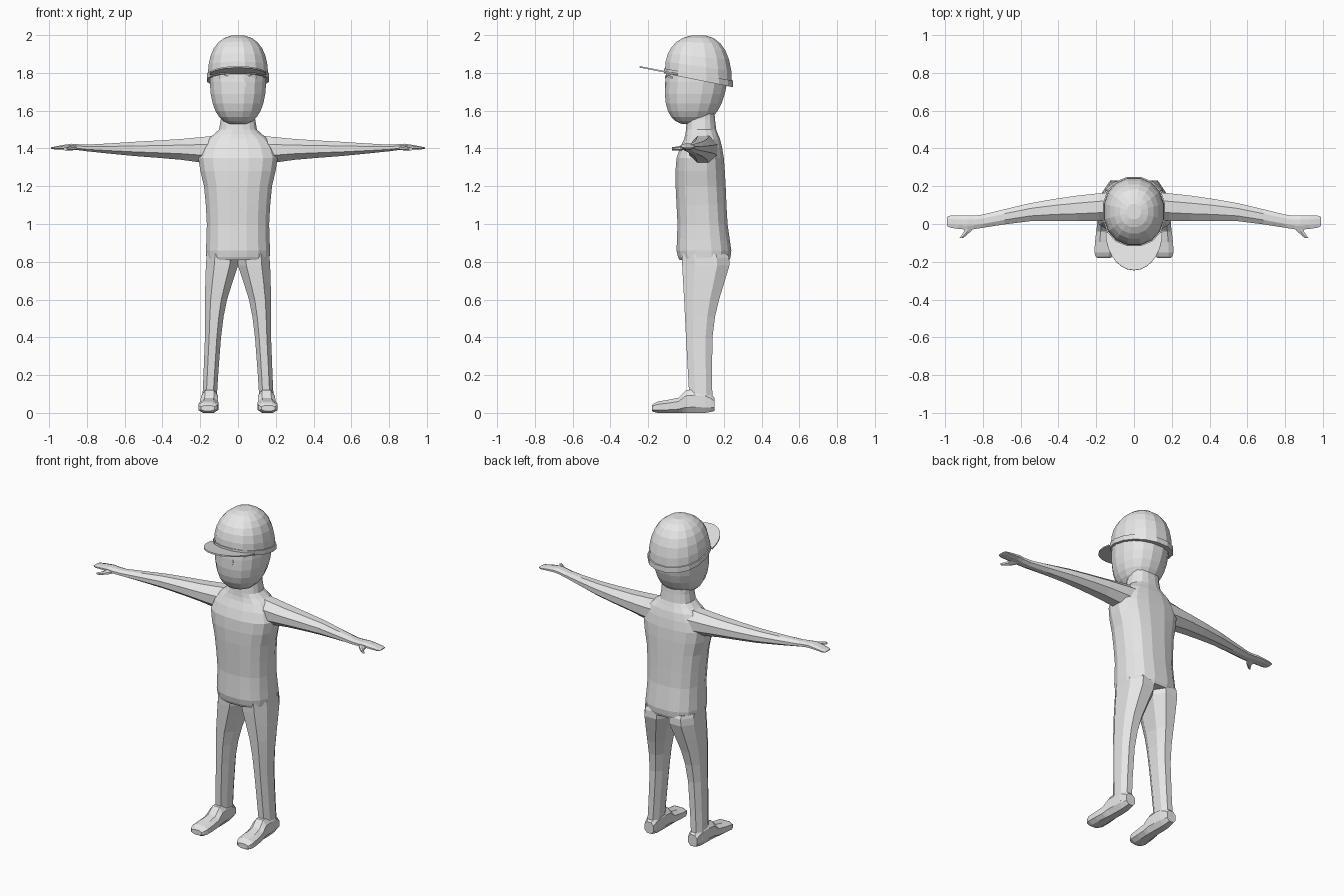
import bpy
import bmesh
from math import sin, cos, pi
from mathutils import Vector

default_cube = bpy.data.objects.get("Cube")
if default_cube:
    bpy.data.objects.remove(default_cube, do_unlink=True)

# One plain material for the whole figure
grey = bpy.data.materials.new("light grey")
grey.use_nodes = True
colour = (0.8, 0.8, 0.8, 1)
grey.diffuse_color = colour
grey.node_tree.nodes["Principled BSDF"].inputs["Base Color"].default_value = colour


def finish(name, bm, mirrored=False):
    """Turn a bmesh into a flat shaded object, optionally mirrored across x."""
    bmesh.ops.recalc_face_normals(bm, faces=bm.faces)
    mesh = bpy.data.meshes.new(name)
    bm.to_mesh(mesh)
    bm.free()
    mesh.materials.append(grey)
    obj = bpy.data.objects.new(name, mesh)
    bpy.context.collection.objects.link(obj)
    if mirrored:
        modifier = obj.modifiers.new("Mirror", "MIRROR")
        modifier.use_mirror_merge = False
    return obj


def signed_power(value, power):
    return abs(value) ** power * (1 if value > 0 else -1)


def section(sides, power):
    """Unit rounded cross-section that touches all four sides of its box."""
    points = []
    for i in range(sides):
        angle = 2 * pi * (i + 0.5) / sides
        points.append([signed_power(f(angle), 2 / power) for f in (cos, sin)])
    widest = max(abs(u) for u, v in points)
    return [(u / widest, v / widest) for u, v in points]


def flowing(rings, steps):
    """Add rings between the given ones along a smooth curve."""
    keys = [Vector(ring) for ring in rings]
    keys = [keys[0]] + keys + [keys[-1]]
    result = []
    for before, start, end, after in zip(keys, keys[1:], keys[2:], keys[3:]):
        for step in range(steps):
            t = step / steps
            leave, arrive = (end - before) / 2, (after - start) / 2
            ease = t * t * (3 - 2 * t)
            result.append(start.lerp(end, ease)
                          + leave * t * (1 - t) ** 2 - arrive * t * t * (1 - t))
    return result + [keys[-1]]


def loft(name, axis, rings, sides=8, power=2, steps=2, mirrored=False, warp=None):
    """Skin rings given as (position, low u, high u, low v, high v) along an axis."""
    bm = bmesh.new()
    loops = []
    for position, u_low, u_high, v_low, v_high in flowing(rings, steps):
        loop = []
        for u, v in section(sides, power):
            a = (u_low + u_high + u * (u_high - u_low)) / 2
            b = (v_low + v_high + v * (v_high - v_low)) / 2
            place = {"x": (position, a, b), "y": (a, position, b), "z": (a, b, position)}[axis]
            loop.append(bm.verts.new(warp(*place) if warp else place))
        loops.append(loop)
    for lower, upper in zip(loops, loops[1:]):
        for i in range(sides):
            j = (i + 1) % sides
            bm.faces.new((lower[i], lower[j], upper[j], upper[i]))
    bm.faces.new(loops[0])
    bm.faces.new(loops[-1])
    return finish(name, bm, mirrored)


def upright(profile):
    """Expand (height, half width, front, back) into symmetrical rings."""
    return [(z, -half, half, front, back) for z, half, front, back in profile]


def ovoid(name, middle, base, width, depth, height, power, start, end, count, warp):
    """Part of a squarish ellipsoid between two latitudes."""
    profile = []
    for i in range(count + 1):
        latitude = start + (end - start) * i / count
        scale = cos(latitude) ** (2 / power)
        z = base + height * signed_power(sin(latitude), 2 / power)
        profile.append((z, width * scale, middle - depth * scale, middle + depth * scale))
    loft(name, "z", upright(profile), sides=16, power=2.2, steps=1, warp=warp)


# Shirt, shoulders and neck
loft("torso", "z", upright([
    (0.81, 0.165, -0.035, 0.23),
    (0.86, 0.17, -0.05, 0.24),
    (1, 0.165, -0.045, 0.22),
    (1.2, 0.18, -0.055, 0.21),
    (1.35, 0.21, -0.05, 0.2),
    (1.45, 0.16, -0.01, 0.18),
    (1.5, 0.1, 0, 0.16),
    (1.6, 0.09, 0.01, 0.15),
]), sides=16, power=2.5)

# Head, with the chin drawn forwards
BROW_HEIGHT = 1.8


def jut(x, y, z):
    return (x, y - 0.12 * (BROW_HEIGHT - z), z)


ovoid("head", 0.06, BROW_HEIGHT, width=0.15, depth=0.165, height=0.275,
      power=2.6, start=-1.35, end=0.1, count=7, warp=jut)

# Small raised brows and eye corners
loft("brow", "x", [
    (0.02, -0.11, -0.09, 1.77, 1.78),
    (0.06, -0.105, -0.08, 1.78, 1.79),
    (0.1, -0.08, -0.06, 1.77, 1.78),
], sides=4, mirrored=True)
loft("eye_corner", "z", [
    (1.72, 0.03, 0.04, -0.11, -0.09),
    (1.75, 0.035, 0.045, -0.11, -0.09),
], sides=4, mirrored=True)

# Cap, with its lower edge tilted up at the front
RIM = 1.766
CROWN = 2
MIDDLE = 0.066
WIDTH = 0.16
DEPTH = 0.178


def tilt(x, y, z):
    fade = min(1, (CROWN - z) / (CROWN - RIM))
    return (x, y - 0, z - 0.2 * (y - MIDDLE) * fade)


ovoid("cap_crown", MIDDLE, RIM, width=WIDTH, depth=DEPTH, height=CROWN - RIM,
      power=2.4, start=0, end=1.4, count=6, warp=tilt)
EDGE = 0.005
loft("cap_band", "z", upright([
    (z, WIDTH + EDGE, MIDDLE - DEPTH - EDGE, MIDDLE + DEPTH + EDGE)
    for z in (RIM - EDGE, RIM + 5 * EDGE)
]), sides=16, power=2.2, steps=1, warp=tilt)

# Cap peak, a half oval lying in the plane of the rim
peak = bmesh.new()
outline = []
for i in range(15):
    angle = pi * i / 14
    outline.append(peak.verts.new(tilt(0.15 * cos(angle), -0.045 - 0.2 * sin(angle), RIM + EDGE)))
peak.faces.new(outline)
visor = finish("cap_peak", peak)
thickness = visor.modifiers.new("Thickness", "SOLIDIFY")
thickness.thickness = 0.008
thickness.offset = 0

# Arms with flat mitten hands
loft("arm", "x", [
    (0.1, 0.02, 0.17, 1.31, 1.47),
    (0.3, 0.015, 0.15, 1.34, 1.45),
    (0.55, 0.015, 0.11, 1.36, 1.435),
    (0.8, -0.02, 0.05, 1.385, 1.42),
    (0.88, -0.03, 0.045, 1.395, 1.425),
    (0.97, -0.02, 0.045, 1.395, 1.41),
    (0.99, -0.01, 0.035, 1.4, 1.405),
], mirrored=True)
loft("thumb", "y", [
    (0, 0.83, 0.9, 1.395, 1.42),
    (-0.04, 0.865, 0.9, 1.39, 1.41),
    (-0.075, 0.905, 0.925, 1.39, 1.405),
], sides=6, mirrored=True)

# Legs, meeting under the shirt hem
loft("leg", "z", [
    (0.04, 0.115, 0.19, 0.02, 0.14),
    (0.4, 0.09, 0.175, 0, 0.14),
    (0.6, 0.058, 0.175, -0.01, 0.175),
    (0.78, 0, 0.17, -0.02, 0.23),
    (0.84, 0, 0.165, -0.02, 0.22),
], power=2.4, mirrored=True)

# Shoes
loft("shoe", "y", [
    (0.15, 0.12, 0.18, 0.01, 0.08),
    (0.1, 0.11, 0.19, 0, 0.12),
    (0, 0.106, 0.195, 0, 0.12),
    (-0.04, 0.105, 0.2, 0, 0.08),
    (-0.15, 0.105, 0.21, 0, 0.06),
    (-0.18, 0.125, 0.195, 0.01, 0.04),
], power=2.6, mirrored=True)
